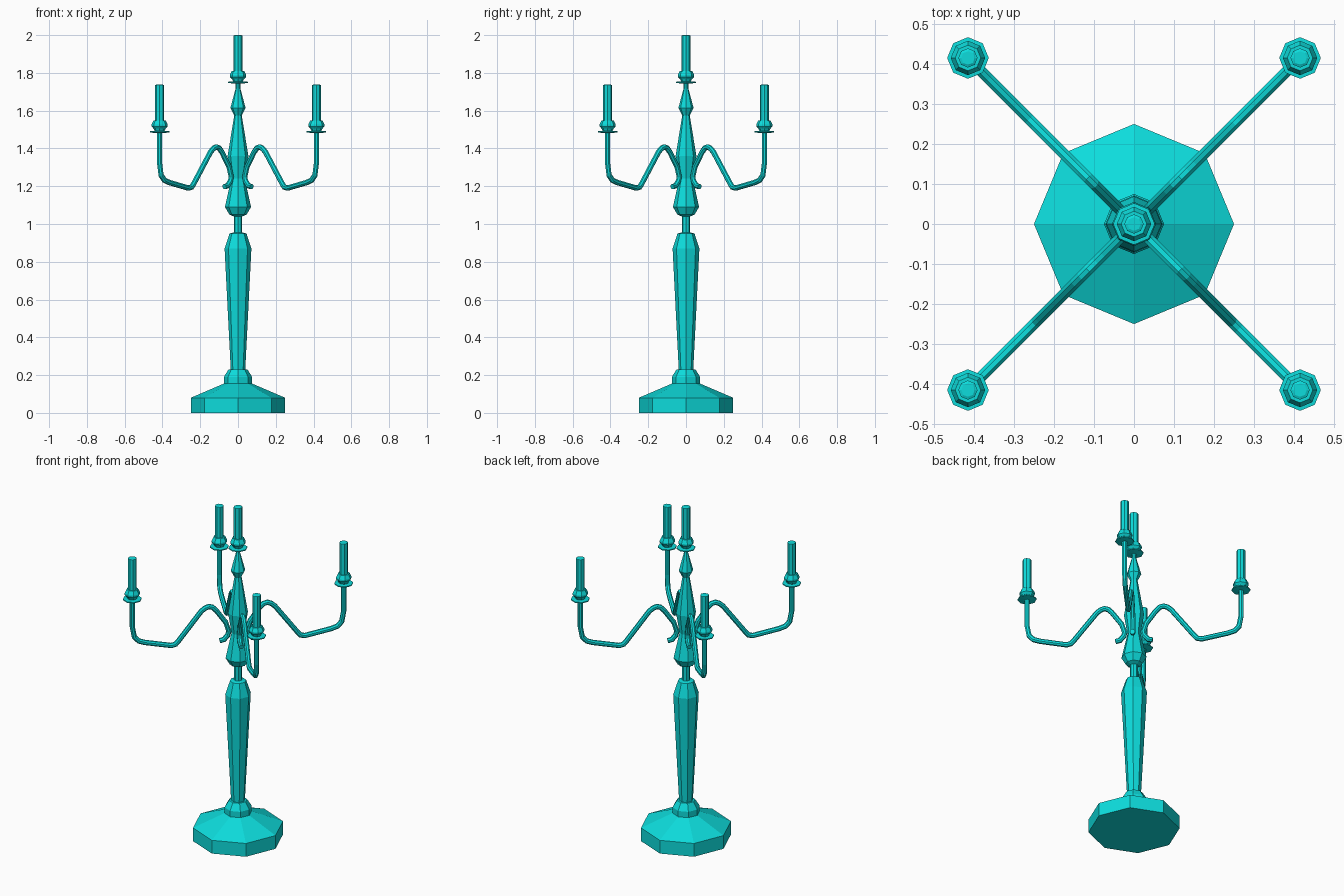
import bpy, bmesh
from math import radians, cos, sin, pi, sqrt
from mathutils import Vector

cube = bpy.data.objects.get("Cube")
if cube:
    bpy.data.objects.remove(cube, do_unlink=True)

teal = bpy.data.materials.new("teal_metal")
teal.use_nodes = True
teal.diffuse_color = (0.004, 0.72, 0.72, 1)
teal.node_tree.nodes["Principled BSDF"].inputs["Base Color"].default_value = teal.diffuse_color

SIDES = 8


def finish(name, bm, location=(0, 0, 0), turn=0):
    """Turn a bmesh into a flat shaded object."""
    bmesh.ops.recalc_face_normals(bm, faces=bm.faces)
    mesh = bpy.data.meshes.new(name)
    bm.to_mesh(mesh)
    bm.free()
    mesh.materials.append(teal)
    obj = bpy.data.objects.new(name, mesh)
    obj.location = location
    obj.rotation_euler.z = turn
    bpy.context.collection.objects.link(obj)
    return obj


def skin(bm, rings):
    """Bridge a row of vertex rings and cap both ends."""
    for low, high in zip(rings, rings[1:]):
        for i in range(SIDES):
            j = (i + 1) % SIDES
            bm.faces.new((low[i], low[j], high[j], high[i]))
    bm.faces.new(rings[0][::-1])
    bm.faces.new(rings[-1])


def turned(name, profile, location=(0, 0, 0)):
    """Octagonal turned part from (radius, height) pairs."""
    bm = bmesh.new()
    angles = [2 * pi * i / SIDES for i in range(SIDES)]
    skin(bm, [[bm.verts.new((r * cos(a), r * sin(a), z)) for a in angles] for r, z in profile])
    return finish(name, bm, location)


def tube(name, path, radius, turn):
    """Octagonal tube along (distance, height) points, mitred at each bend."""
    bm = bmesh.new()
    pts = [Vector((d, 0, z)) for d, z in path]
    side = Vector((0, 1, 0))
    rings = []
    for k, p in enumerate(pts):
        into = (p - pts[k - 1]).normalized() if k else (pts[1] - p).normalized()
        out = (pts[k + 1] - p).normalized() if k + 1 < len(pts) else into
        along = (into + out).normalized()
        across = side.cross(along) / max(along.dot(into), 0.5)
        ring = []
        for i in range(SIDES):
            a = 2 * pi * (i + 0.5) / SIDES
            ring.append(bm.verts.new(p + radius * (cos(a) * side + sin(a) * across)))
        rings.append(ring)
    skin(bm, rings)
    return finish(name, bm, turn=turn)


def candle_set(prefix, x, y, z):
    """Drip plate, cup and candle."""
    place = (x, y, z)
    turned(prefix + "_drip_plate", [(0.02, -0.004), (0.052, 0), (0.052, 0.006), (0.025, 0.008)], place)
    turned(prefix + "_cup", [(0.025, 0.006), (0.032, 0.02), (0.043, 0.032), (0.043, 0.042),
                             (0.032, 0.064), (0.024, 0.064)], place)
    turned(prefix + "_candle", [(0.024, 0.05), (0.024, 0.25), (0.017, 0.253)], place)


# Base and central column
turned("base", [(0.25, 0), (0.25, 0.08), (0.075, 0.155)])
turned("base_collar", [(0.075, 0.15), (0.075, 0.19), (0.05, 0.23), (0.035, 0.23)])
turned("lower_column", [(0.038, 0.22), (0.071, 0.87), (0.045, 0.95), (0.022, 0.955)])
turned("neck", [(0.022, 0.94), (0.022, 1.05)])
turned("middle_knob", [(0.022, 1.04), (0.046, 1.05), (0.069, 1.09), (0.036, 1.24)])
turned("upper_column", [(0.036, 1.24), (0.055, 1.36), (0.02, 1.575)])
turned("finial", [(0.02, 1.575), (0.04, 1.615), (0.012, 1.72), (0.012, 1.75)])
candle_set("centre", 0, 0, 1.747)

# Four curved arms on the diagonals
REACH = 0.415
arm_path = [(0.072, 1.197), (0.055, 1.203), (0.04, 1.228), (0.036, 1.25), (0.048, 1.305),
            (0.085, 1.38), (0.1, 1.402), (0.115, 1.408), (0.13, 1.4), (0.145, 1.382),
            (0.235, 1.212), (0.245, 1.196), (0.262, 1.19), (0.365, 1.22), (0.39, 1.232),
            (0.407, 1.258), (REACH, 1.32), (REACH, 1.487)]
radial = [(x * sqrt(2), z) for x, z in arm_path]
corners = [("back_left", 1, 1, 45), ("back_right", -1, 1, 135),
           ("front_right", -1, -1, 225), ("front_left", 1, -1, 315)]
for name, sx, sy, angle in corners:
    tube(name + "_arm", radial, 0.0145, radians(angle))
    candle_set(name, sx * REACH, sy * REACH, 1.485)
